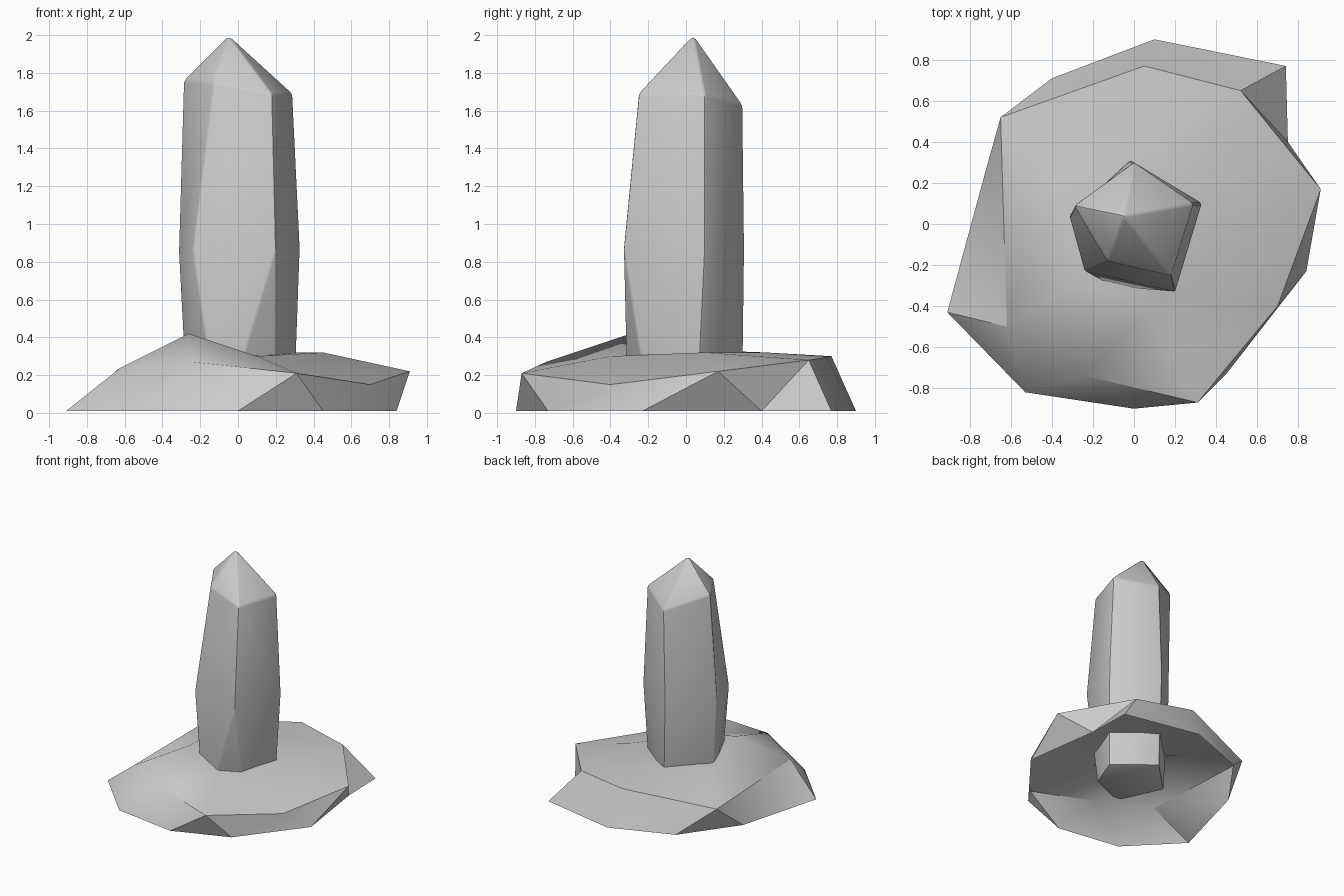
import bpy
import bmesh
import math
from mathutils import Vector

old_cube = bpy.data.objects.get("Cube")
if old_cube:
    bpy.data.objects.remove(old_cube, do_unlink=True)

# One plain grey stone colour
stone = bpy.data.materials.new("stone_grey")
stone.use_nodes = True
colour = (0.6, 0.6, 0.6, 1)
stone.diffuse_color = colour
shader = stone.node_tree.nodes["Principled BSDF"]
shader.inputs["Base Color"].default_value = colour
shader.inputs["Roughness"].default_value = 0.8


def ring(mesh, points, height=None):
    """Add a loop of corners, optionally all at the same height."""
    return [mesh.verts.new(p if height is None else (*p, height)) for p in points]


def stitch(mesh, lower, upper):
    """Join two loops with triangles, always taking the shorter diagonal."""
    i = j = 0
    while i < len(lower) or j < len(upper):
        a, a_next = lower[i % len(lower)], lower[(i + 1) % len(lower)]
        b, b_next = upper[j % len(upper)], upper[(j + 1) % len(upper)]
        step_lower = (a_next.co - b.co).length < (b_next.co - a.co).length
        if j == len(upper) or (i < len(lower) and step_lower):
            mesh.faces.new((a, a_next, b))
            i += 1
        else:
            mesh.faces.new((a, b_next, b))
            j += 1


def finish(mesh, name, sharp_angle, bevel_width=0):
    """Turn the bmesh into a shaded object, with optional softened edges."""
    data = bpy.data.meshes.new(name)
    mesh.to_mesh(data)
    mesh.free()
    data.materials.append(stone)
    part = bpy.data.objects.new(name, data)
    bpy.context.collection.objects.link(part)
    bpy.ops.object.select_all(action="DESELECT")
    part.select_set(True)
    bpy.context.view_layer.objects.active = part
    if bevel_width:
        bevel = part.modifiers.new("soft_edges", "BEVEL")
        bevel.width = bevel_width
        bevel.segments = 2
        bevel.limit_method = "ANGLE"
        bevel.angle_limit = math.radians(25)
        bpy.ops.object.modifier_apply(modifier=bevel.name)
    bpy.ops.object.shade_smooth_by_angle(angle=math.radians(sharp_angle))
    return part


# Rock base: an open shell with a jagged foot, a shoulder and an uneven top
rock = bmesh.new()
foot = ring(rock, [(-.91, -.43), (-.53, -.82), (0, -.9), (.45, -.73), (.84, -.23),
                   (.75, .4), (.74, .77), (.1, .9), (-.4, .71), (-.72, .27)], 0.01)
shoulder = ring(rock, [(-.62, -.5, .24), (-.24, -.74, .27), (.31, -.87, .21),
                       (.7, -.4, .15), (.91, .17, .22), (.52, .65, .28),
                       (.05, .77, .3), (-.65, .52, .22)])
crown = ring(rock, [(-.26, -.29, .42), (.1, -.4, .3), (.45, .1, .32),
                    (0, .42, .32), (-.35, .15, .33)])
stitch(rock, foot, shoulder)
stitch(rock, shoulder, crown)
rock.faces.new(crown)
finish(rock, "rock_base", 35)

# Crystal: a five-sided column, tapered at the root and pointed at the top
column = bmesh.new()
root = ring(column, [(-.12, -.3), (-.05, -.31), (.2, -.2),
                     (.3, .06), (0, .3), (-.27, .03)], 0.04)
waist = ring(column, [(-.24, -.23), (.2, -.33), (.33, .1),
                      (-.02, .31), (-.315, .04)], 0.87)
neck = ring(column, [(-.13, -.18, 1.75), (.18, -.25, 1.69), (.29, .1, 1.69),
                     (0, .3, 1.63), (-.29, .09, 1.76)])
tip = column.verts.new(Vector((-.05, .04, 2)))
column.faces.new(root[::-1])
stitch(column, root, waist)
stitch(column, waist, neck)
for corner, following in zip(neck, neck[1:] + neck[:1]):
    column.faces.new((corner, following, tip))
finish(column, "crystal_column", 30, bevel_width=0.012)
